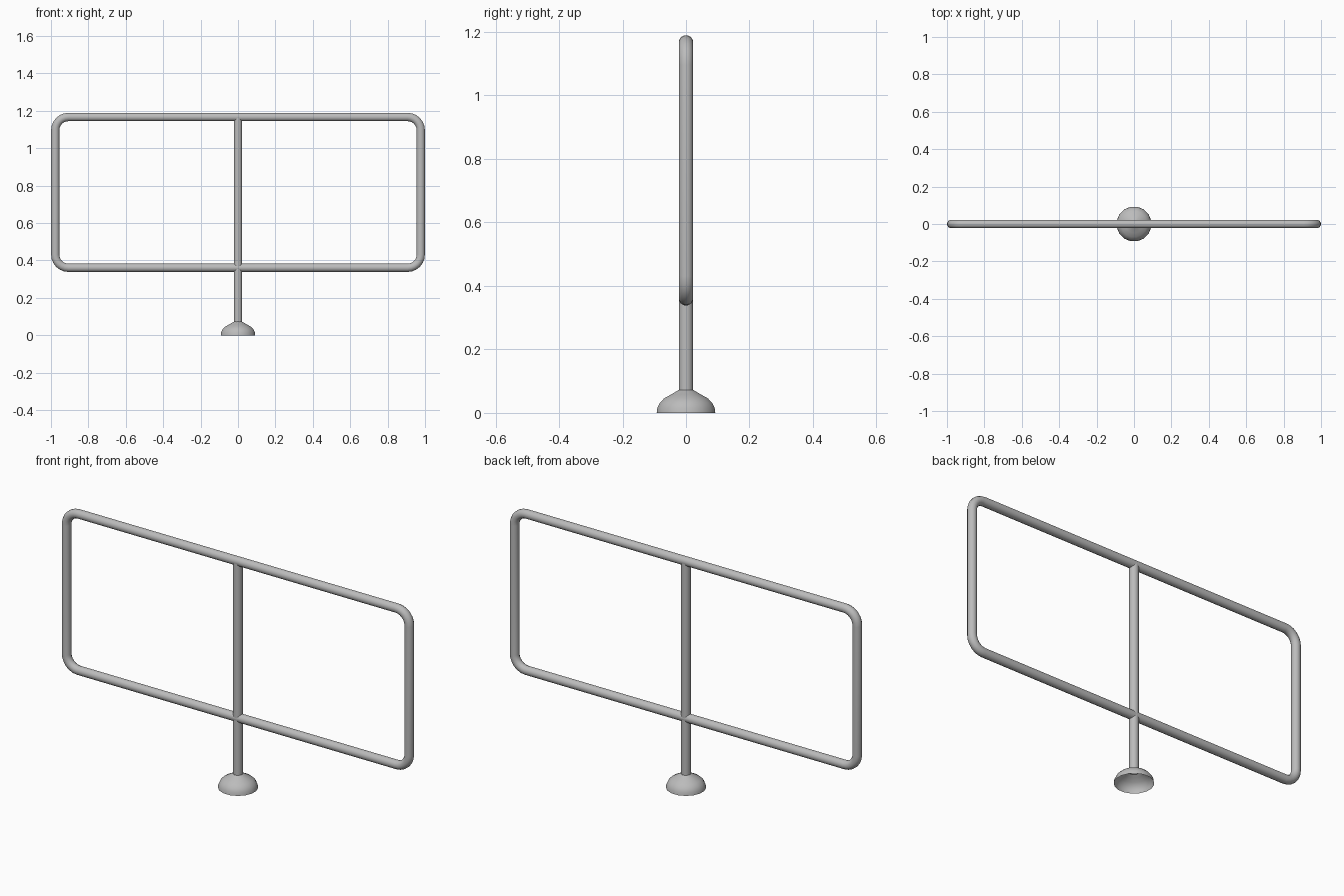
import bpy, bmesh, math
from mathutils import Vector

cube = bpy.data.objects.get("Cube")
if cube:
    bpy.data.objects.remove(cube, do_unlink=True)

steel = bpy.data.materials.new("grey steel")
steel.use_nodes = True
color = (0.5, 0.5, 0.5, 1)
steel.diffuse_color = color
steel.node_tree.nodes["Principled BSDF"].inputs["Base Color"].default_value = color

TUBE = 0.023
BOTTOM, TOP = 0.361, 1.167
HALF = 1 - TUBE
BEND = 0.07
SIDES = 12


def finish(name, bm):
    bmesh.ops.recalc_face_normals(bm, faces=bm.faces)
    mesh = bpy.data.meshes.new(name)
    bm.to_mesh(mesh)
    bm.free()
    mesh.materials.append(steel)
    obj = bpy.data.objects.new(name, mesh)
    bpy.context.collection.objects.link(obj)
    bpy.ops.object.select_all(action="DESELECT")
    obj.select_set(True)
    bpy.context.view_layer.objects.active = obj
    bpy.ops.object.shade_smooth_by_angle(angle=math.radians(40))
    return obj


def skin(bm, rings, closed=False):
    """Join successive rings of vertices with quads."""
    count = len(rings)
    for i in range(count if closed else count - 1):
        a, b = rings[i], rings[(i + 1) % count]
        n = len(a)
        for j in range(n):
            k = (j + 1) % n
            bm.faces.new((a[j], a[k], b[k], b[j]))


def lathe(name, profile, sides):
    """Spin (radius, height) points about z, leaving the ends open."""
    bm = bmesh.new()
    rings = []
    for r, z in profile:
        angles = [math.tau * (j + 0.5) / sides for j in range(sides)]
        rings.append([bm.verts.new((r * math.cos(a), r * math.sin(a), z)) for a in angles])
    skin(bm, rings)
    return finish(name, bm)


# Rounded rectangular tube frame, swept around its four bends
bm = bmesh.new()
rings = []
steps = 6
corners = [(1, TOP - BEND), (-1, TOP - BEND), (-1, BOTTOM + BEND), (1, BOTTOM + BEND)]
for quarter, (side, cz) in enumerate(corners):
    centre = Vector((side * (HALF - BEND), 0, cz))
    for s in range(steps + 1):
        a = math.pi / 2 * (quarter + s / steps)
        out = Vector((math.cos(a), 0, math.sin(a)))
        ring = []
        for j in range(SIDES):
            t = math.tau * (j + 0.5) / SIDES
            offset = out * (BEND + TUBE * math.cos(t)) + Vector((0, TUBE * math.sin(t), 0))
            ring.append(bm.verts.new(centre + offset))
        rings.append(ring)
skin(bm, rings, closed=True)
finish("sign_frame", bm)

# Upright post from the base to the top rail
lathe("post", [(TUBE, 0.06), (TUBE, TOP)], SIDES)

# Hollow domed foot
dome = [(0.094, 0), (0.092, 0.016), (0.084, 0.032), (0.07, 0.046),
        (0.048, 0.058), (0.022, 0.073)]
lathe("domed_base", dome, 16)
